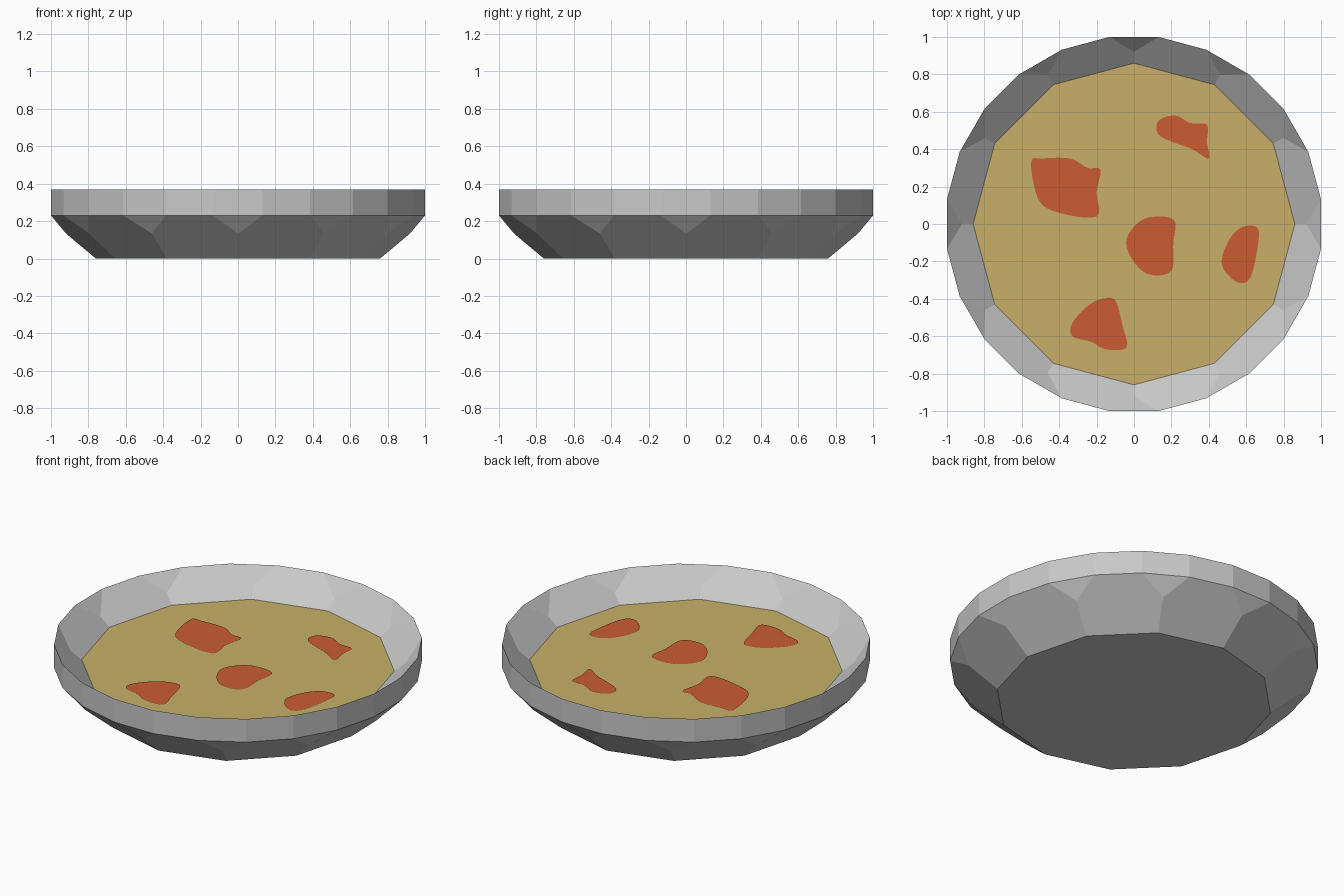
import bpy
import bmesh
from math import cos, sin, radians
from mathutils import Vector

default_cube = bpy.data.objects.get("Cube")
if default_cube:
    bpy.data.objects.remove(default_cube, do_unlink=True)

SIDES = 12
STEP = 360 / SIDES
RIM_RADIUS = 1 / cos(radians(STEP / 4))
RIM_TOP, RIM_BOTTOM = 0.37, 0.23
FILLING_HEIGHT, FILLING_RADIUS = 0.225, 0.86


def make_material(name, colour):
    material = bpy.data.materials.new(name)
    material.use_nodes = True
    material.diffuse_color = (*colour, 1)
    shader = material.node_tree.nodes["Principled BSDF"]
    shader.inputs["Base Color"].default_value = (*colour, 1)
    return material


def add_mesh(name, bm, material):
    mesh = bpy.data.meshes.new(name)
    bm.to_mesh(mesh)
    bm.free()
    mesh.materials.append(material)
    part = bpy.data.objects.new(name, mesh)
    bpy.context.collection.objects.link(part)
    return part


def ring(bm, count, radius, height, offset=0):
    points = []
    for index in range(count):
        angle = radians(offset + index * 360 / count)
        points.append(bm.verts.new((radius * cos(angle), radius * sin(angle), height)))
    return points


def faceted_wall(bm, base, apex, rim, inward):
    """Join a 12-sided ring to a 24-sided rim with triangles and hexagons."""
    for i in range(SIDES):
        following = (i + 1) % SIDES
        left, right, after = rim[2 * i], rim[2 * i + 1], rim[2 * following]
        faces = [
            [apex[i], right, left],
            [base[i], base[following], apex[following], after, right, apex[i]],
        ]
        for corners in faces:
            bm.faces.new(corners[::-1] if inward else corners)


grey = make_material("pan grey", (0.58, 0.58, 0.58))
yellow = make_material("filling yellow", (0.58, 0.434, 0.141))
red = make_material("topping red", (0.597, 0.107, 0.034))

# Pan: flat base, faceted flare, upright rim band and faceted inner wall
bm = bmesh.new()
base = ring(bm, SIDES, 0.76, 0)
outer_apex = ring(bm, SIDES, 0.92, 0.134)
rim_low = ring(bm, SIDES * 2, RIM_RADIUS, RIM_BOTTOM, -STEP / 4)
rim_high = ring(bm, SIDES * 2, RIM_RADIUS, RIM_TOP, -STEP / 4)
inner_apex = ring(bm, SIDES, 0.92, 0.274)
inner_base = ring(bm, SIDES, FILLING_RADIUS, FILLING_HEIGHT)
bm.faces.new(base[::-1])
faceted_wall(bm, base, outer_apex, rim_low, False)
for i in range(SIDES * 2):
    j = (i + 1) % (SIDES * 2)
    bm.faces.new((rim_low[i], rim_low[j], rim_high[j], rim_high[i]))
faceted_wall(bm, inner_base, inner_apex, rim_high, True)
add_mesh("pan", bm, grey)

# Filling: flat twelve-sided surface
bm = bmesh.new()
bm.faces.new(ring(bm, SIDES, FILLING_RADIUS, FILLING_HEIGHT))
add_mesh("filling", bm, yellow)

# Toppings: thin rounded patches lying on the filling
patches = {
    "topping_left": [(-.55, .33), (-.49, .35), (-.34, .35), (-.25, .3), (-.18, .29),
                     (-.2, .17), (-.2, .04), (-.4, .06), (-.51, .13)],
    "topping_back": [(.13, .55), (.22, .58), (.3, .54), (.39, .53), (.39, .44),
                     (.4, .35), (.31, .4), (.14, .47)],
    "topping_middle": [(-.04, -.08), (.04, .02), (.15, .04), (.22, .01),
                       (.21, -.1), (.2, -.25), (.08, -.27), (-.01, -.19)],
    "topping_right": [(.5, -.1), (.57, -.02), (.66, -.02), (.66, -.13),
                      (.62, -.29), (.55, -.31), (.47, -.22)],
    "topping_front": [(-.25, -.44), (-.17, -.4), (-.1, -.41), (-.06, -.55),
                      (-.04, -.66), (-.15, -.67), (-.23, -.63), (-.33, -.6), (-.33, -.53)],
}


def smooth_outline(points, cuts=5):
    """Round a closed outline with a spline through its points."""
    points = [Vector(p) for p in points]
    count = len(points)
    for i in range(count):
        a, b, c, d = (points[(i + k) % count] for k in range(-1, 3))
        for cut in range(cuts):
            t = cut / cuts
            yield b + (c - a) * t / 2 + (a - b * 2.5 + c * 2 - d / 2) * t**2 \
                + (b * 3 - a - c * 3 + d) * t**3 / 2


for name, outline in patches.items():
    bm = bmesh.new()
    corners = [bm.verts.new((p.x, p.y, FILLING_HEIGHT + 0.004)) for p in smooth_outline(outline)]
    face = bm.faces.new(corners)
    face.normal_update()
    if face.normal.z < 0:
        face.normal_flip()
    bmesh.ops.triangulate(bm, faces=[face])
    add_mesh(name, bm, red)
